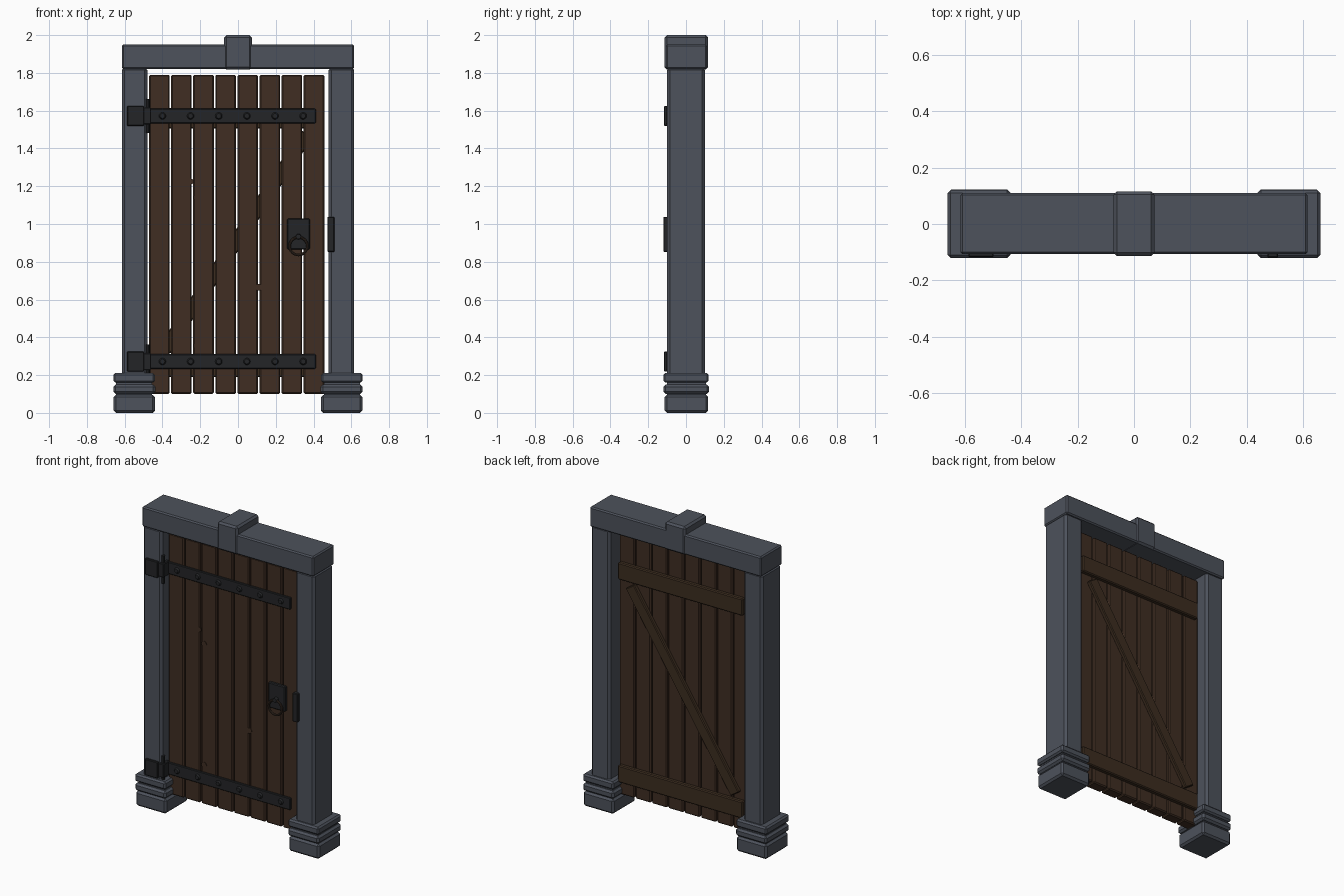
import bpy, bmesh, math
from mathutils import Matrix, Vector

if "Cube" in bpy.data.objects:
    bpy.data.objects.remove(bpy.data.objects["Cube"])


def mat(name, rgb):
    m = bpy.data.materials.new(name)
    m.diffuse_color = (*rgb, 1)
    m.use_nodes = True
    m.node_tree.nodes["Principled BSDF"].inputs["Base Color"].default_value = m.diffuse_color
    return m


STONE = mat("slate stone", (0.074, 0.084, 0.106))
WOOD = mat("dark wood", (0.050, 0.027, 0.016))
LEDGE = mat("brace wood", (0.045, 0.026, 0.014))
IRON = mat("black iron", (0.017, 0.018, 0.020))
RING = mat("bronze ring", (0.040, 0.026, 0.018))


def finish(name, bm, material):
    me = bpy.data.meshes.new(name)
    bmesh.ops.recalc_face_normals(bm, faces=bm.faces)
    bm.to_mesh(me)
    bm.free()
    me.materials.append(material)
    ob = bpy.data.objects.new(name, me)
    bpy.context.collection.objects.link(ob)
    return ob


def box(name, x, y, z, material, bevel=0.0, tilt=0.0):
    """Box from (min, max) ranges, chamfered, optionally tilted about y."""
    lo, hi = Vector((x[0], y[0], z[0])), Vector((x[1], y[1], z[1]))
    bm = bmesh.new()
    bmesh.ops.create_cube(bm, size=1)
    bmesh.ops.scale(bm, vec=hi - lo, verts=bm.verts)
    if bevel:
        bmesh.ops.bevel(bm, geom=bm.edges[:], offset=bevel, segments=1,
                        affect='EDGES', profile=0.5)
    bmesh.ops.transform(bm, verts=bm.verts, matrix=Matrix.Translation((lo + hi) / 2)
                        @ Matrix.Rotation(tilt, 4, 'Y'))
    return finish(name, bm, material)


def rod(name, centre, r1, r2, depth, material, sides=12, axis='Y'):
    """Cylinder or dome-like cone; r2 is the radius at the front (-y) or top."""
    bm = bmesh.new()
    bmesh.ops.create_cone(bm, cap_ends=True, segments=sides, radius1=r1, radius2=r2, depth=depth)
    rot = Matrix.Rotation(math.pi / 2, 4, 'X') if axis == 'Y' else Matrix()
    bmesh.ops.transform(bm, verts=bm.verts, matrix=Matrix.Translation(centre) @ rot)
    return finish(name, bm, material)


# stone frame: posts on stacked footings
for side, s in (("left", -1), ("right", 1)):
    def span(a, b):
        return tuple(sorted((s * a, s * b)))
    box(f"{side}_post", span(0.48, 0.615), (-0.10, 0.10), (0.19, 1.83), STONE, 0.015)
    box(f"{side}_footing_core", span(0.455, 0.645), (-0.10, 0.105), (0.03, 0.2), STONE)
    box(f"{side}_footing_bottom", span(0.44, 0.658), (-0.113, 0.117), (0.0, 0.096), STONE, 0.012)
    box(f"{side}_footing_middle", span(0.437, 0.66), (-0.12, 0.122), (0.1, 0.15), STONE, 0.012)
    box(f"{side}_footing_top", span(0.44, 0.66), (-0.12, 0.12), (0.16, 0.21), STONE, 0.01)

# lintel and keystone
box("lintel", (-0.615, 0.615), (-0.107, 0.11), (1.82, 1.95), STONE, 0.008)
box("keystone", (-0.073, 0.073), (-0.113, 0.116), (1.818, 2.0), STONE, 0.012)

# door planks
for i in range(8):
    x0 = -0.471 + i * 0.117
    box(f"plank_{i + 1}", (x0, x0 + 0.109), (-0.04, 0.033), (0.10, 1.79), WOOD, 0.007)

# knots on the planks
for i, (x, z, r) in enumerate(((-0.25, 1.225, 0.015), (-0.215, 1.14, 0.019),
                               (0.11, 0.665, 0.018), (-0.215, 0.355, 0.019))):
    rod(f"knot_{i + 1}", (x, -0.04, z), r, r, 0.006, WOOD)

# ledges and diagonal brace on the back
box("upper_ledge", (-0.447, 0.447), (0.03, 0.062), (1.505, 1.615), LEDGE, 0.006)
box("lower_ledge", (-0.447, 0.447), (0.03, 0.062), (0.19, 0.3), LEDGE, 0.006)
box("diagonal_brace", (-0.697, 0.673), (0.03, 0.058), (0.869, 0.941), LEDGE, 0.005,
    -math.atan(1.518))

# strap hinges with rivets, pin and wall plate
for name, z in (("upper", 1.572), ("lower", 0.272)):
    box(f"{name}_strap", (-0.475, 0.412), (-0.054, -0.038), (z - 0.039, z + 0.039), IRON, 0.004)
    box(f"{name}_hinge_plate", (-0.587, -0.497), (-0.117, -0.098), (z - 0.053, z + 0.053), IRON, 0.004)
    box(f"{name}_hinge_arm", (-0.505, -0.46), (-0.105, -0.04), (z - 0.045, z + 0.045), IRON, 0.004)
    rod(f"{name}_hinge_pin", (-0.477, -0.085, z), 0.012, 0.012, 0.18, IRON, 10, 'Z')
    for i in range(6):
        rod(f"{name}_rivet_{i + 1}", (-0.4 + i * 0.149, -0.058, z), 0.02, 0.013, 0.012, IRON)

# lock plate, keyhole boss and ring handle
box("lock_plate", (0.26, 0.38), (-0.062, -0.038), (0.865, 1.028), IRON, 0.005)
rod("ring_mount", (0.32, -0.068, 0.933), 0.016, 0.013, 0.03, IRON)
bpy.ops.mesh.primitive_torus_add(major_radius=0.047, minor_radius=0.007, major_segments=24,
                                 minor_segments=8, location=(0.32, -0.074, 0.883),
                                 rotation=(math.pi / 2, 0, 0))
ring = bpy.context.object
ring.name = "ring_handle"
ring.data.materials.append(RING)
bpy.ops.object.shade_smooth_by_angle()

# strike plate on the right post
box("strike_plate", (0.473, 0.51), (-0.12, -0.09), (0.852, 1.038), IRON, 0.004)
